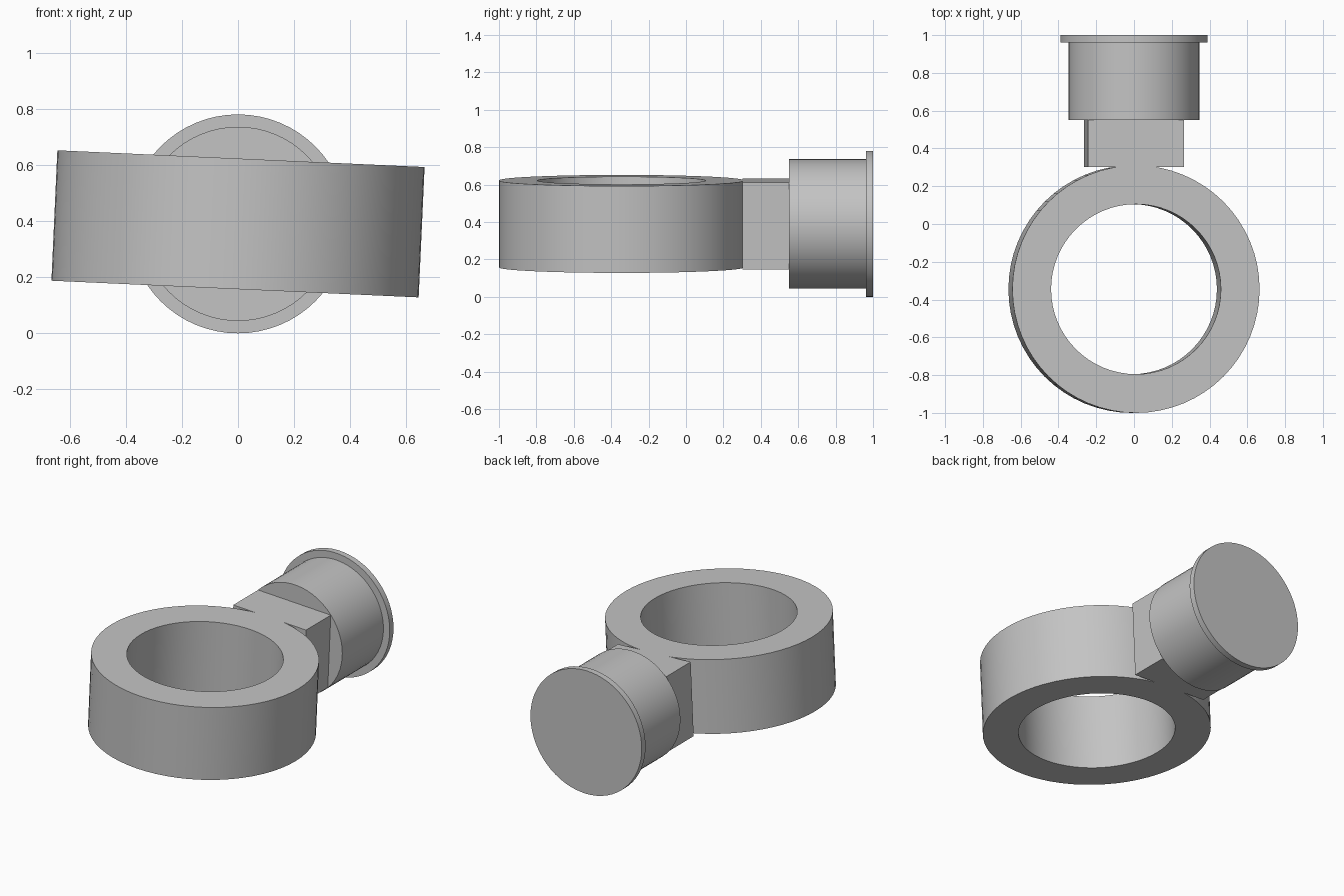
import bpy
import bmesh
from math import pi, sin, cos, radians
from mathutils import Matrix

old = bpy.data.objects.get("Cube")
if old:
    bpy.data.objects.remove(old, do_unlink=True)

grey = bpy.data.materials.new("plain grey")
grey.use_nodes = True
colour = (0.55, 0.55, 0.55, 1)
grey.diffuse_color = colour
grey.node_tree.nodes["Principled BSDF"].inputs["Base Color"].default_value = colour

SEGMENTS = 64
MID_Z = 0.39
RING_Y = -0.345
HEIGHT = 0.465
TILT = Matrix.Rotation(radians(2.6), 4, "Y")


def finish(name, bm, matrix):
    """Turn a bmesh into a placed, shaded object."""
    bmesh.ops.recalc_face_normals(bm, faces=bm.faces)
    mesh = bpy.data.meshes.new(name)
    bm.to_mesh(mesh)
    bm.free()
    mesh.materials.append(grey)
    obj = bpy.data.objects.new(name, mesh)
    bpy.context.collection.objects.link(obj)
    obj.matrix_world = matrix
    bpy.ops.object.select_all(action="DESELECT")
    obj.select_set(True)
    bpy.context.view_layer.objects.active = obj
    bpy.ops.object.shade_smooth_by_angle(angle=radians(30))
    return obj


def lathe(name, profile, matrix, closed=False):
    """Sweep (radius, height) points around z; open profiles get end caps."""
    bm = bmesh.new()
    rows = []
    for r, z in profile:
        angles = [2 * pi * i / SEGMENTS for i in range(SEGMENTS)]
        rows.append([bm.verts.new((r * cos(a), r * sin(a), z)) for a in angles])
    pairs = list(zip(rows, rows[1:]))
    if closed:
        pairs.append((rows[-1], rows[0]))
    else:
        bm.faces.new(rows[0])
        bm.faces.new(rows[-1])
    for low, high in pairs:
        for i in range(SEGMENTS):
            j = (i + 1) % SEGMENTS
            bm.faces.new((low[i], low[j], high[j], high[i]))
    return finish(name, bm, matrix)


# Tilted open ring
half = HEIGHT / 2
lathe("ring_collar",
      [(0.655, -half), (0.655, half), (0.45, half), (0.45, -half)],
      Matrix.Translation((0, RING_Y, MID_Z)) @ TILT, closed=True)

# Block joining ring and barrel, tilted with the ring
bm = bmesh.new()
bmesh.ops.create_cube(bm, size=1)
bmesh.ops.scale(bm, vec=(0.51, 0.25, HEIGHT), verts=bm.verts)
finish("connecting_block", bm, Matrix.Translation((0, 0.427, MID_Z)) @ TILT)

# Round barrel with a thin end flange, lying along y
lathe("flanged_barrel",
      [(0.346, 0.55), (0.346, 0.962), (0.39, 0.962), (0.39, 1.0)],
      Matrix.Translation((0, 0, MID_Z)) @ Matrix.Rotation(-pi / 2, 4, "X"))
